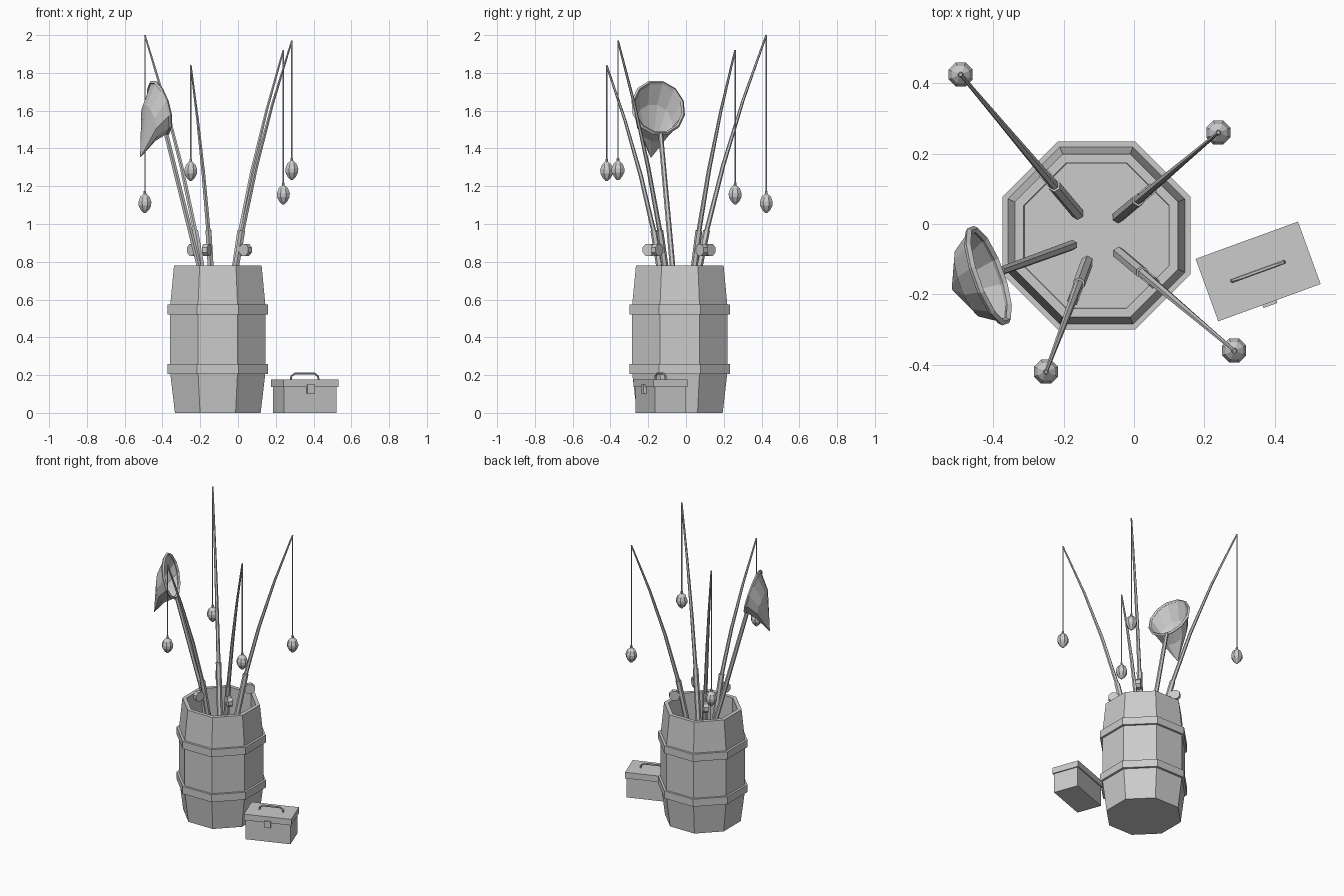
import bpy, bmesh, math
from mathutils import Vector, Matrix

if "Cube" in bpy.data.objects:
    bpy.data.objects.remove(bpy.data.objects["Cube"])


def finish(name, bm):
    bmesh.ops.recalc_face_normals(bm, faces=bm.faces)
    me = bpy.data.meshes.new(name)
    bm.to_mesh(me)
    bm.free()
    ob = bpy.data.objects.new(name, me)
    bpy.context.collection.objects.link(ob)
    return ob


def loft(name, rings, caps=True, loop=False):
    """Skin consecutive rings of points with quads."""
    bm = bmesh.new()
    vs = [[bm.verts.new(p) for p in r] for r in rings]
    pairs = list(zip(vs, vs[1:])) + ([(vs[-1], vs[0])] if loop else [])
    for a, b in pairs:
        n = len(a)
        for i in range(n):
            bm.faces.new((a[i], a[(i + 1) % n], b[(i + 1) % n], b[i]))
    if caps and not loop:
        bm.faces.new(vs[0])
        bm.faces.new(vs[-1])
    return finish(name, bm)


def ring(c, u, v, r, n, off=0.5):
    ang = [2 * math.pi * (i + off) / n for i in range(n)]
    return [Vector(c) + r * (u * math.cos(a) + v * math.sin(a)) for a in ang]


X, Y, Z = Vector((1, 0, 0)), Vector((0, 1, 0)), Vector((0, 0, 1))


def tube(name, pts, radii, n=6):
    pts = [Vector(p) for p in pts]
    rings = []
    for i, p in enumerate(pts):
        t = (pts[min(i + 1, len(pts) - 1)] - pts[max(i - 1, 0)]).normalized()
        u = t.cross(Y if abs(t.y) < 0.8 else X).normalized()
        rings.append(ring(p, u, t.cross(u), radii[i], n))
    return loft(name, rings)


def lathe(name, centre, profile, n=8, loop=False, flats=True):
    """Profile is (flat-to-centre distance, z)."""
    k = math.cos(math.pi / n) if flats else 1
    cx, cy = centre
    return loft(name, [ring((cx, cy, z), X, Y, r / k, n) for r, z in profile], loop=loop)


# Barrel with hollow top and two hoops
BC = (-0.107, -0.033)
FLOOR = 0.58
lathe("barrel", BC, [(0.227, 0), (0.253, 0.22), (0.253, 0.56), (0.232, 0.78),
                     (0.207, 0.78), (0.205, FLOOR)])
for name, z in (("lower_hoop", 0.233), ("upper_hoop", 0.547)):
    lathe(name, BC, [(0.243, z - 0.026), (0.267, z - 0.026),
                     (0.267, z + 0.026), (0.243, z + 0.026)], loop=True)


# Fishing rods: base xy, tip xyz, float height
RODS = [((-0.16, 0.03), (-0.493, 0.425, 2.0), 1.11),
        ((-0.045, 0.02), (0.24, 0.26, 1.92), 1.155),
        ((-0.043, -0.083), (0.285, -0.36, 1.97), 1.285),
        ((-0.133, -0.108), (-0.25, -0.42, 1.84), 1.28)]
for k, (base, tip, fz) in enumerate(RODS, 1):
    b, tip = Vector((*base, FLOOR)), Vector(tip)
    flat = Vector((tip.x - b.x, tip.y - b.y, 0))
    out = flat.normalized()
    side = out.cross(Z)
    grip = b + flat * 0.2 + Z * (0.965 - FLOOR)
    tube(f"rod_handle_{k}", [b, grip], [0.018, 0.018])
    pts = [grip.lerp(b, 0.05)]
    for t in (1 / 3, 2 / 3, 1):
        p = b + flat * (0.2 + 0.8 * (0.75 * t + 0.25 * t * t))
        p.z = grip.z + (tip.z - grip.z) * t
        pts.append(p)
    tube(f"rod_{k}", pts, [0.013, 0.011, 0.008, 0.005])
    # Reel tucked under the handle
    c = b.lerp(grip, (0.863 - FLOOR) / (grip.z - FLOOR)) + out * 0.045
    loft(f"reel_{k}", [ring(c + side * s, out, Z, 0.034, 8) for s in (-0.015, 0.015)])
    # Line and float
    tube(f"line_{k}", [(tip.x, tip.y, fz + 0.05), tip], [0.004, 0.004], 5)
    lathe(f"float_{k}", tip.xy, [(0.007, fz + 0.065), (0.008, fz + 0.05), (0.027, fz + 0.034),
                                 (0.037, fz + 0.008), (0.036, fz - 0.012),
                                 (0.023, fz - 0.036), (0.005, fz - 0.053)], flats=False)


# Landing net: pole, hoop, sagging bag
hc = Vector((-0.415, -0.147, 1.615))
foot = Vector((-0.175, -0.06, 0.65))
v = (hc - foot).normalized()
u = v.cross(Z).normalized()
w = u.cross(v)
R = 0.142
tube("net_pole", [foot, hc - v * R], [0.015, 0.013])
hoop = []
for r, d in ((R + 0.01, 0), (R, 0.01), (R - 0.01, 0), (R, -0.01)):
    hoop.append(ring(hc + w * d, u, v, r, 12))
loft("net_hoop", hoop, loop=True)
loft("net_bag", [ring(hc, u, v, R, 12),
                 ring((-0.47, -0.168, 1.535), u, v, 0.102, 12),
                 ring((-0.517, -0.185, 1.355), u, v, 0.003, 12)], caps=False)


# Tackle box
M = Matrix.Translation((0.353, -0.135, 0)) @ Matrix.Rotation(math.radians(20), 4, 'Z')


def box(name, centre, size):
    bm = bmesh.new()
    bmesh.ops.create_cube(bm, size=1, matrix=M @ Matrix.Translation(centre) @ Matrix.Diagonal((*size, 1)))
    finish(name, bm)


box("box_body", (0, 0, 0.069), (0.295, 0.172, 0.138))
box("box_lid", (0, 0, 0.157), (0.31, 0.189, 0.042))
box("box_latch", (0, -0.094, 0.126), (0.042, 0.018, 0.046))
arch = [(-0.078, 0.174), (-0.075, 0.195), (-0.055, 0.208),
        (0.055, 0.208), (0.075, 0.195), (0.078, 0.174)]
tube("box_handle", [M @ Vector((x, 0, z)) for x, z in arch], [0.006] * 6)
